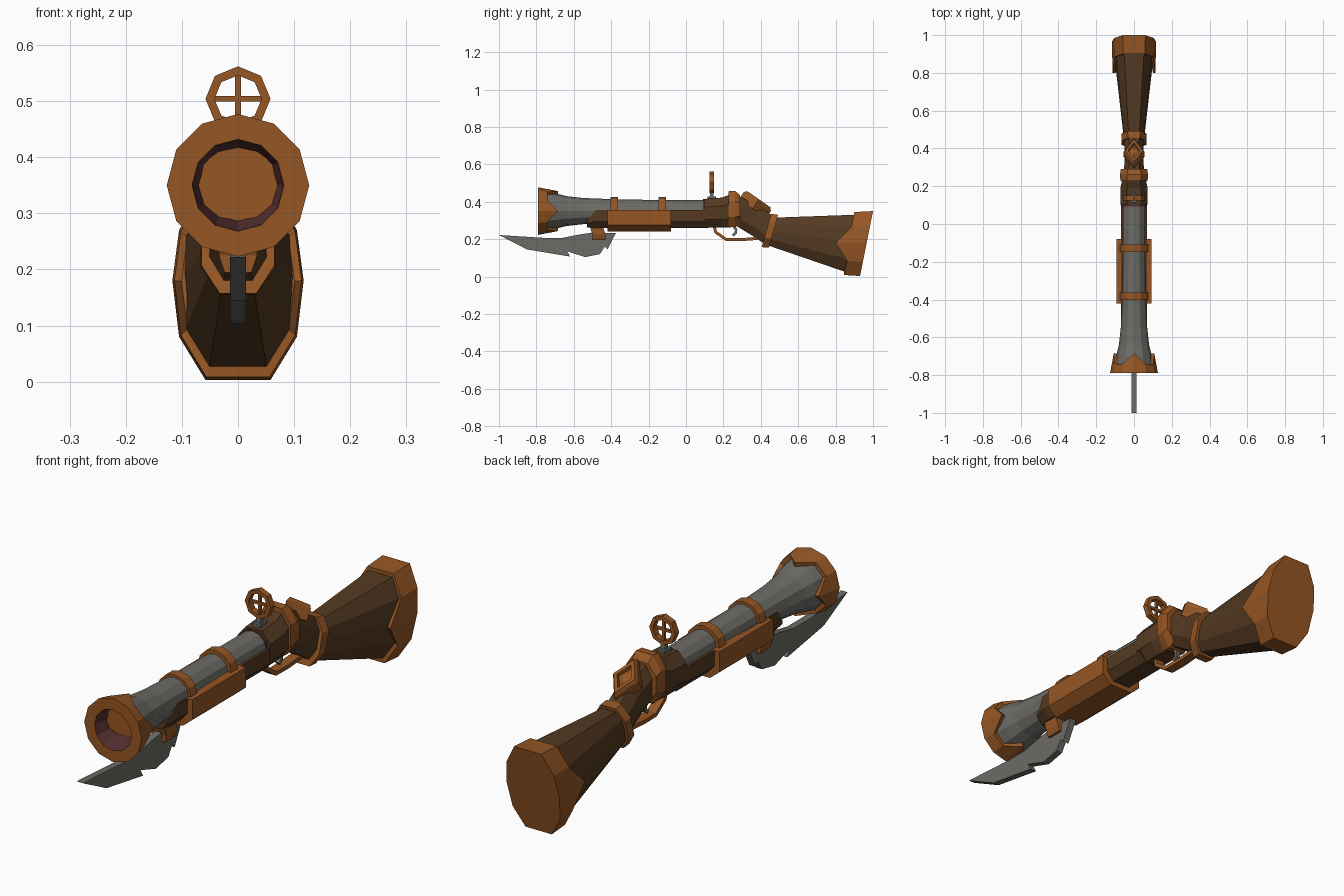
import bpy, bmesh, math
from mathutils import Matrix, Vector

if "Cube" in bpy.data.objects:
    bpy.data.objects.remove(bpy.data.objects["Cube"])


def material(name, col):
    m = bpy.data.materials.new(name)
    m.diffuse_color = (*col, 1)
    m.use_nodes = True
    m.node_tree.nodes["Principled BSDF"].inputs["Base Color"].default_value = m.diffuse_color
    return m


COPPER = material("copper", (0.30, 0.093, 0.018))
WOOD = material("dark wood", (0.089, 0.042, 0.016))
STEEL = material("grey steel", (0.150, 0.147, 0.133))
BORE = material("dark red bore", (0.098, 0.030, 0.032))


def loft(name, rings, mats, close=False, dark_from=None, matrix=None):
    """Skin a list of equal-length point rings; cap the ends or join them."""
    bm = bmesh.new()
    vs = [[bm.verts.new(p) for p in r] for r in rings]
    n = len(rings[0])
    count = len(vs) if close else len(vs) - 1
    for k in range(count):
        a, b = vs[k], vs[(k + 1) % len(vs)]
        for i in range(n):
            j = (i + 1) % n
            f = bm.faces.new((a[i], a[j], b[j], b[i]))
            f.material_index = int(dark_from is not None and k >= dark_from)
    if not close:
        bm.faces.new(vs[0])
        f = bm.faces.new(vs[-1])
        f.material_index = int(dark_from is not None)
    bmesh.ops.recalc_face_normals(bm, faces=bm.faces)
    if matrix:
        bm.transform(matrix)
    me = bpy.data.meshes.new(name)
    bm.to_mesh(me)
    bm.free()
    for m in mats:
        me.materials.append(m)
    ob = bpy.data.objects.new(name, me)
    bpy.context.collection.objects.link(ob)
    return ob


def circle(y, r, n=12, cz=0.35):
    return [(r * math.cos(2 * math.pi * i / n), y, cz + r * math.sin(2 * math.pi * i / n)) for i in range(n)]


def sym(y, half, tilt=0.0, cz=0.0):
    """Mirror a right-hand half outline (x, z) into a full ring at y, leaning by tilt."""
    pts = list(half) + [(-x, z) for x, z in reversed(half)]
    return [(x, y + (z - cz) * tilt, z) for x, z in pts]


def octo(y, w, z0, z1, tilt=0.0):
    """Eight-sided section of half width w between z0 and z1."""
    h, c = z1 - z0, (z0 + z1) / 2
    return sym(y, [(w * .5, z0), (w, z0 + h * .28), (w, z1 - h * .28), (w * .5, z1)], tilt, c)


def box(name, x, y, z, mat):
    return loft(name, [[(x[0], b, z[0]), (x[1], b, z[0]), (x[1], b, z[1]), (x[0], b, z[1])] for b in y], [mat])


# Barrel with flared end
loft("barrel", [circle(y, r) for y, r in
     [(0.13, .06), (-.2, .06), (-.4, .064), (-.55, .070), (-.64, .080), (-.70, .095), (-.76, .105),
      (-.78, .08), (-.52, .036)]], [STEEL, BORE], dark_from=6)


# Muzzle cap with pointed rear edge and dark funnel bore
def zig(dr):
    out = []
    for i in range(12):
        y = -.685 if i % 3 == 0 else -.74
        r = .127 + (y + .79) * -.19 + dr
        a = math.radians(30 * i)
        out.append((r * math.cos(a), y, .35 + r * math.sin(a)))
    return out


loft("muzzle_cap", [zig(-.02), zig(0), circle(-.79, .127), circle(-.79, .082), circle(-.55, .036)],
     [COPPER, BORE], dark_from=3)

# Barrel bands
for k, y in enumerate((-.383, -.128)):
    loft(f"barrel_band_{k + 1}", [circle(y + d, r) for d, r in
         [(-.02, .058), (-.02, .075), (.02, .075), (.02, .058)]], [COPPER], close=True)

# Wooden fore-end with tapered nose
half = [(.04, .26), (.07, .295), (.07, .355)]
loft("fore_end", [sym(-.53, [(.03, .262), (.055, .285), (.055, .30)]), sym(-.48, half), sym(.12, half)], [WOOD])

# Copper hand guard around the fore-end
guard = [(.05, .24), (.092, .275), (.092, .355)]
loft("hand_guard", [sym(-.42, guard), sym(-.08, guard)], [COPPER])

# Receiver, dark collar around the barrel, and receiver ring
loft("receiver", [octo(.10, .072, .262, .415), octo(.19, .072, .262, .422), octo(.24, .062, .262, .44)], [WOOD])
loft("barrel_collar", [circle(.092, .064), circle(.11, .064)], [BORE])
loft("receiver_ring", [octo(.228, .072, .265, .456), octo(.262, .074, .263, .458), octo(.29, .07, .282, .435)], [COPPER])

# Wrist sloping down to the stock
loft("wrist", [octo(.27, .055, .27, .435), octo(.36, .047, .225, .385, .2), octo(.45, .052, .17, .32, .3)], [WOOD])
loft("stock_ring", [octo(.43, .065, .157, .335, .28), octo(.468, .067, .155, .33, .28)], [COPPER])

# Ten-sided stock and butt plate
BUTT = [(.058, .003), (.105, .08), (.117, .18), (.105, .27), (.06, .35)]


def butt(scale, ys):
    half = [(x * scale, .177 + (z - .177) * scale) for x, z in BUTT]
    ring = sym(0, half)
    yy = list(ys) + list(reversed(ys))
    return [(p[0], y, p[2]) for p, y in zip(ring, yy)]


neck = [(.028, .168), (.05, .2), (.054, .245), (.05, .285), (.028, .315)]
loft("stock", [sym(.455, neck, .28, .245), butt(.89, [.86, .875, .89, .905, .92])], [WOOD])
front = [.845, .862, .80, .885, .90]
back = [.93 + .2 * z for x, z in BUTT]
loft("butt_plate", [butt(.86, front), butt(.97, front), butt(1, back)], [COPPER])

# Diamond lock plate on the wrist


def diamond(s, z):
    return [(.055 * s, 0, z), (0, .088 * s, z), (-.055 * s, 0, z), (0, -.088 * s, z)]


loft("lock_plate", [diamond(1, -.035), diamond(1, .012), diamond(.85, .026), diamond(.58, .026),
                    diamond(.52, .012), diamond(.2, .018)], [COPPER],
     matrix=Matrix.Translation((0, .375, .392)) @ Matrix.Rotation(math.radians(-35), 4, 'X'))

# Ring sight with cross hairs on a post
loft("sight_ring", [circle(y, r, 8, .504) for y, r in
     [(.125, .042), (.125, .058), (.15, .058), (.15, .042)]], [COPPER], close=True)
box("sight_bar_upright", (-.005, .005), (.132, .143), (.46, .55), COPPER)
box("sight_bar_level", (-.045, .045), (.132, .143), (.499, .509), COPPER)
box("sight_post", (-.009, .009), (.128, .147), (.41, .452), STEEL)
box("sight_base", (-.016, .016), (.115, .16), (.41, .428), STEEL)


def strip(name, path, w, t, mat):
    """Flat strip following a (y, z) path."""
    rings = []
    for i, p in enumerate(path):
        d = Vector(path[min(i + 1, len(path) - 1)]) - Vector(path[max(i - 1, 0)])
        d.normalize()
        a, b = -d.y * t, d.x * t
        rings.append([(-w, p[0] - a, p[1] - b), (w, p[0] - a, p[1] - b), (w, p[0] + a, p[1] + b), (-w, p[0] + a, p[1] + b)])
    loft(name, rings, [mat])


# Trigger guard and trigger
strip("trigger_guard", [(.15, .275), (.158, .238), (.215, .198), (.29, .197), (.37, .203), (.44, .215)], .02, .008, COPPER)
strip("trigger", [(.25, .28), (.268, .25), (.265, .232), (.25, .22)], .009, .007, STEEL)

# Bayonet blade with notched lower edge, and its mount
edge = [(-1, .222), (-.85, .145), (-.62, .107), (-.635, .135), (-.54, .104), (-.46, .12), (-.435, .16),
        (-.42, .145), (-.375, .232), (-.50, .235), (-.57, .225), (-.66, .207), (-.76, .207)]
loft("blade", [[(x, y, z) for y, z in edge] for x in (-.014, .014)], [STEEL])
loft("blade_mount", [[(x, y + dy, z) for x, y in ((-w, -.51), (w, -.51), (w, -.44), (-w, -.44))]
                     for w, dy, z in ((.024, .01, .195), (.034, .01, .225), (.034, -.005, .27))], [COPPER])
